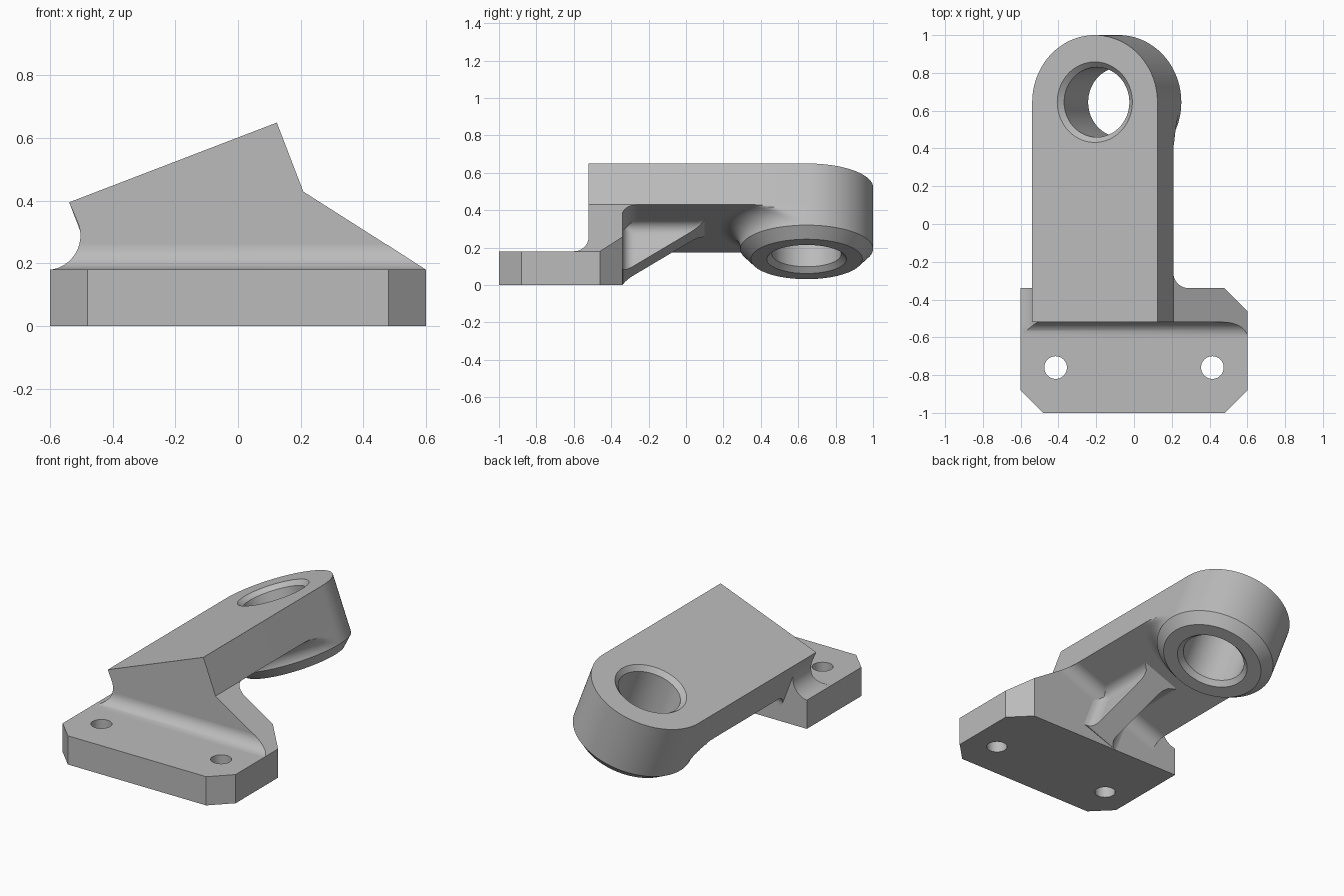
import bpy, bmesh
from math import sin, cos, pi, radians, sqrt
from mathutils import Vector

if "Cube" in bpy.data.objects:
    bpy.data.objects.remove(bpy.data.objects["Cube"], do_unlink=True)

GREY = (0.5, 0.5, 0.5, 1)
metal = bpy.data.materials.new("cast_grey")
metal.use_nodes = True
metal.diffuse_color = GREY
metal.node_tree.nodes["Principled BSDF"].inputs["Base Color"].default_value = GREY

TILT = radians(21)      # roll of the arm about the y axis
HALF = 0.355            # half width of arm, radius of its round end
THICK = 0.236           # arm thickness
EYE_Y = 0.645           # centre of the eye
FRONT, BACK = -0.52, -0.34
TOP = 0.18              # top of the foot plate


def tilted(u, y, v):
    """Arm space: u across, v down from the top face."""
    return Vector((-0.2075 + u * cos(TILT) + v * sin(TILT), y,
                   0.5225 + u * sin(TILT) - v * cos(TILT)))


def finish(name, bm):
    bmesh.ops.remove_doubles(bm, verts=bm.verts, dist=1e-5)
    bmesh.ops.recalc_face_normals(bm, faces=bm.faces)
    mesh = bpy.data.meshes.new(name)
    bm.to_mesh(mesh)
    bm.free()
    mesh.materials.append(metal)
    obj = bpy.data.objects.new(name, mesh)
    bpy.context.collection.objects.link(obj)
    return obj


def prism(name, points, offset, cut=None):
    """Extrude a polygon; optionally slice it by a plane (point, normal)."""
    bm = bmesh.new()
    face = bm.faces.new([bm.verts.new(p) for p in points])
    new = bmesh.ops.extrude_face_region(bm, geom=[face], use_keep_orig=True)["geom"]
    bmesh.ops.translate(bm, vec=offset, verts=[g for g in new if isinstance(g, bmesh.types.BMVert)])
    if cut:
        geom = bm.verts[:] + bm.edges[:] + bm.faces[:]
        res = bmesh.ops.bisect_plane(bm, geom=geom, plane_co=cut[0], plane_no=cut[1], clear_outer=True)
        edges = [g for g in res["geom_cut"] if isinstance(g, bmesh.types.BMEdge)]
        bmesh.ops.contextual_create(bm, geom=edges)
    return finish(name, bm)


def skin(name, rows, around=False, loop=False, caps=False):
    """Quads between rows of points."""
    bm = bmesh.new()
    grid = [[bm.verts.new(p) for p in row] for row in rows]
    n, m = len(grid), len(grid[0])
    for i in range(n if loop else n - 1):
        a, b = grid[i], grid[(i + 1) % n]
        for j in range(m if around else m - 1):
            k = (j + 1) % m
            bm.faces.new((a[j], a[k], b[k], b[j]))
    if caps:
        bm.faces.new(grid[0])
        bm.faces.new(grid[-1])
    return finish(name, bm)


def ring(v, r, clamp=False, n=96):
    """Circle round the eye axis, optionally kept within the arm's sides."""
    pts = []
    for i in range(n):
        a = 2 * pi * i / n
        rad = r
        if clamp:
            rad = HALF if sin(a) >= 0 else min(r, HALF / max(abs(cos(a)), 1e-4))
        pts.append(tilted(rad * cos(a), EYE_Y + rad * sin(a), v))
    return pts


def drill(obj, cutter):
    mod = obj.modifiers.new("hole", 'BOOLEAN')
    mod.operation = 'DIFFERENCE'
    mod.solver = 'EXACT'
    mod.object = cutter
    bpy.context.view_layer.objects.active = obj
    bpy.ops.object.modifier_apply(modifier=mod.name)
    bpy.data.objects.remove(cutter, do_unlink=True)


def flare(d, r):
    """Width a concave fillet of radius r adds at distance d from the corner."""
    return r - sqrt(max(0, r * r - (r - d) ** 2)) if d < r else 0


# Foot plate with clipped corners and two bolt holes
outline = [(-0.48, -1), (0.48, -1), (0.6, -0.88), (0.6, -0.46),
           (0.48, BACK), (-0.6, BACK), (-0.6, -0.88)]
foot = prism("foot_plate", [(x, y, 0) for x, y in outline], (0, 0, TOP))
for side in (-1, 1):
    circle = [(side * 0.415 + 0.06 * cos(a), -0.76 + 0.06 * sin(a), -0.1)
              for a in (2 * pi * i / 48 for i in range(48))]
    drill(foot, prism("bolt_cutter", circle, (0, 0, 0.4)))

# Upright wall joining foot and arm, with a hollow left flank
CX, CZ, R = -0.613, 0.289, 0.11
flank = [(CX + R * cos(a), CZ + R * sin(a))
         for a in (radians(21 - 104 * i / 20) for i in range(21))]
corners = [tilted(HALF, 0, THICK), tilted(HALF, 0, 0), tilted(-HALF, 0, 0)]
profile = [(0.6, TOP)] + [(p.x, p.z) for p in corners] + flank
profile[-1] = (-0.6, TOP)
prism("upright_wall", [(x, FRONT, z) for x, z in profile], (0, BACK - FRONT, 0),
      cut=((0.6, -0.46, 0), (1, 1, 0)))

# Fillet along the front foot of the wall
rows = []
for i in range(13):
    a = pi / 2 * i / 12
    y, z = FRONT - 0.08 * (1 - sin(a)), TOP + 0.08 * (1 - cos(a))
    left = max(-0.6, CX + sqrt(R * R - (z - CZ) ** 2))
    right = 0.6 - (z - TOP) * 1.55
    rows.append([(left, FRONT, z), (left, y, z), (right, y, z), (right, FRONT, z)])
skin("front_fillet", rows)

# Fillet between the back of the wall and the underside of the arm
rows = []
for i in range(13):
    d = 0.08 * (1 - cos(pi / 2 * i / 12))
    y, u, v = BACK + flare(d, 0.08), HALF + 0.736 * d, THICK + d
    rows.append([tilted(-HALF, BACK, v), tilted(-HALF, y, v), tilted(u, y, v), tilted(u, BACK, v)])
skin("back_fillet", rows)

# Arm with a round end and a chamfered bore
edge = [tilted(-HALF, BACK, 0), tilted(HALF, BACK, 0)]
edge += [tilted(HALF * cos(a), EYE_Y + HALF * sin(a), 0)
         for a in (pi * i / 48 for i in range(49))]
arm = prism("arm", edge, tilted(0, 0, THICK) - tilted(0, 0, 0))
bore = [ring(-0.01, 0.223), ring(0.028, 0.185), ring(0.3, 0.185)]
drill(arm, skin("bore_cutter", bore, around=True, caps=True))

# Boss under the eye, blended into the arm
rows = []
for i in range(13):
    d = 0.11 * (1 - cos(pi / 2 * i / 12))
    rows.append(ring(THICK + d, HALF + flare(d, 0.11), clamp=True))
rows += [ring(v, r) for v, r in ((0.353, HALF), (0.412, 0.298), (0.412, 0.213),
                                 (0.384, 0.185), (THICK, 0.185))]
skin("eye_boss", rows, around=True, loop=True)

# Gusset rib below the arm, flared into arm and wall
rows = []
for i in range(25):
    e = 0.44 * (i / 24) ** 1.5
    depth = 0.28 * (1 - e / 0.44)
    side = []
    for k in range(15):
        d = depth * (k / 14) ** 2
        side.append((0.07 + max(flare(d, 0.06), flare(e, 0.06)), d))
    row = [tilted(-w, BACK + e, THICK + d) for w, d in side]
    row += [tilted(w, BACK + e, THICK + d) for w, d in reversed(side)]
    for p in row:
        p.z = max(p.z, 0)
    rows.append(row)
skin("gusset_rib", rows)

# Smooth curved faces, keep machined edges crisp
for obj in bpy.context.collection.objects:
    if obj.type == 'MESH' and metal.name in obj.data.materials:
        bpy.ops.object.select_all(action='DESELECT')
        obj.select_set(True)
        bpy.context.view_layer.objects.active = obj
        bpy.ops.object.shade_smooth_by_angle(angle=radians(30))
